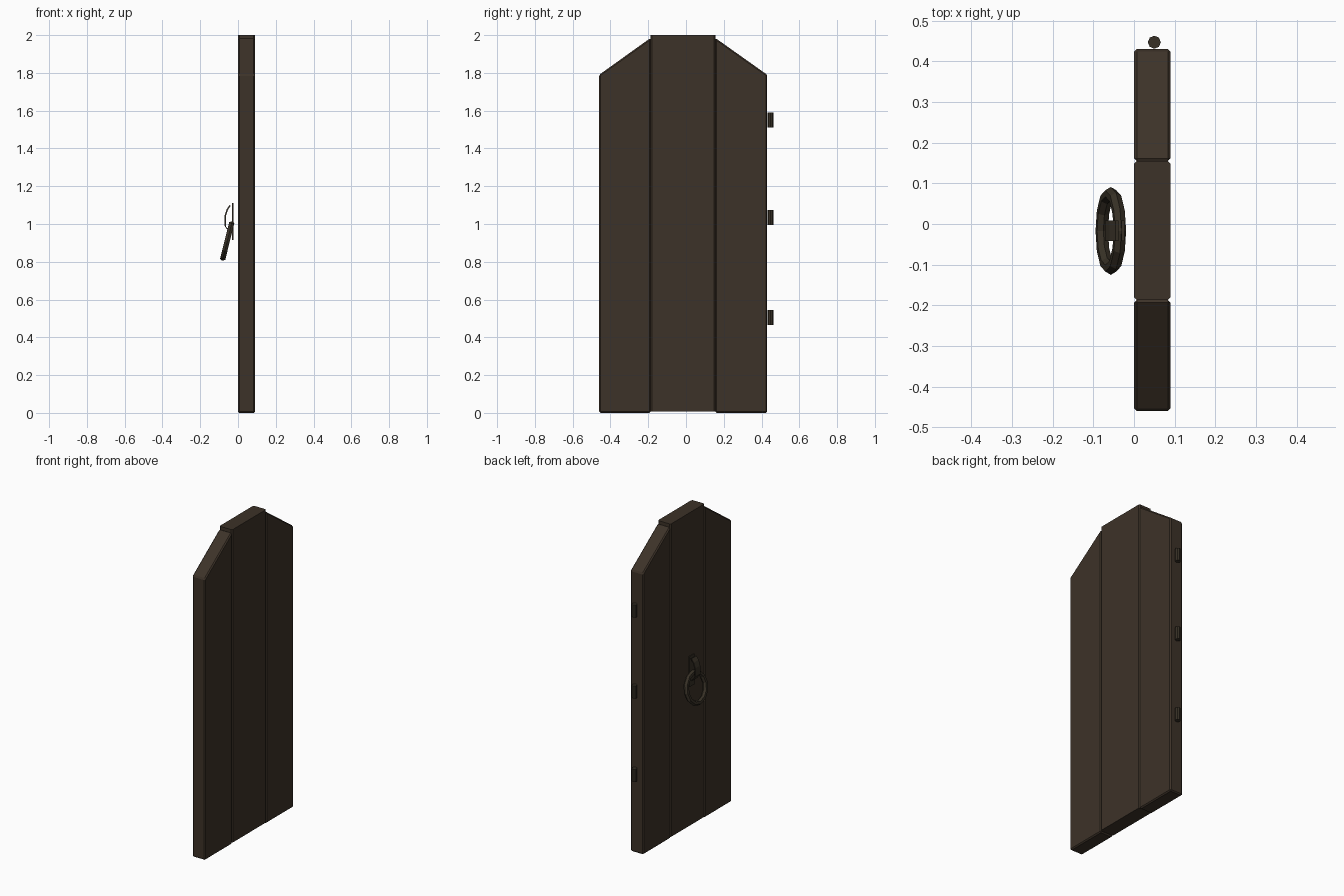
import bpy, bmesh, math
from mathutils import Matrix

if "Cube" in bpy.data.objects:
    bpy.data.objects.remove(bpy.data.objects["Cube"])


def material(name, rgb):
    m = bpy.data.materials.new(name)
    m.diffuse_color = (*rgb, 1)
    m.use_nodes = True
    m.node_tree.nodes["Principled BSDF"].inputs["Base Color"].default_value = m.diffuse_color
    return m


WOOD = material("dark wood", (0.046, 0.032, 0.021))
IRON = material("dark iron", (0.038, 0.030, 0.019))


def finish(name, bm, mat):
    bmesh.ops.recalc_face_normals(bm, faces=bm.faces)
    me = bpy.data.meshes.new(name)
    bm.to_mesh(me)
    bm.free()
    me.materials.append(mat)
    ob = bpy.data.objects.new(name, me)
    bpy.context.collection.objects.link(ob)
    return ob


def prism(name, pts, frame, depth, mat, bevel=0, rule=lambda e: True):
    """Extrude a 2D outline; frame maps (a, b) to a 3D point."""
    bm = bmesh.new()
    f = bm.faces.new([bm.verts.new(frame(*p)) for p in pts])
    ext = bmesh.ops.extrude_face_region(bm, geom=[f])
    bmesh.ops.translate(bm, vec=depth,
                        verts=[v for v in ext["geom"] if isinstance(v, bmesh.types.BMVert)])
    if bevel:
        bmesh.ops.bevel(bm, geom=[e for e in bm.edges if rule(e)],
                        offset=bevel, segments=1, affect='EDGES')
    return finish(name, bm, mat)


def upright(e):
    d = e.verts[0].co - e.verts[1].co
    return abs(d.z) > 0.9 * d.length


# Door planks, outlined in y/z
def plank(name, pts, rule=lambda e: True):
    prism(name, pts, lambda y, z: (0, y, z), (0.09, 0, 0), WOOD, 0.007, rule)


plank("left_plank", [(-0.46, 0), (-0.187, 0), (-0.187, 1.985), (-0.46, 1.79)])
plank("middle_plank", [(-0.187, 0.008), (0.155, 0.008), (0.155, 2), (-0.187, 2)], upright)
plank("right_plank", [(0.155, 0), (0.43, 0), (0.43, 1.79), (0.155, 1.985)])

# Hinge barrels
for i, z in enumerate((0.505, 1.035, 1.55)):
    bm = bmesh.new()
    bmesh.ops.create_cone(bm, cap_ends=True, segments=8, radius1=0.016, radius2=0.016,
                          depth=0.08, matrix=Matrix.Translation((0.05, 0.447, z)))
    finish(f"hinge_{i + 1}", bm, IRON)


# Handle plate and bent strap, outlined in x/z
def strip(name, pts):
    prism(name, pts, lambda x, z: (x, -0.042, z), (0, 0.05, 0), IRON)


strip("handle_plate", [(-0.031, 0.915), (-0.023, 0.915), (-0.023, 1.11), (-0.031, 1.11)])
path = [(-0.045, 1.10), (-0.06, 1.078), (-0.071, 1.045), (-0.071, 0.99), (-0.05, 0.96)]
strip("handle_strap", path + [(x + 0.007, z - 0.002) for x, z in reversed(path)])

# Pull ring, hanging tilted away from the door
R, r, N, M = 0.092, 0.016, 12, 6
bm = bmesh.new()
rings = []
for i in range(N):
    a = 2 * math.pi * i / N
    rings.append([bm.verts.new((r * math.sin(b), (R + r * math.cos(b)) * math.cos(a),
                                (R + r * math.cos(b)) * math.sin(a)))
                  for b in (2 * math.pi * j / M for j in range(M))])
for i in range(N):
    for j in range(M):
        p, q, k = rings[i], rings[(i + 1) % N], (j + 1) % M
        bm.faces.new((p[j], q[j], q[k], p[k]))
bm.transform(Matrix.Translation((-0.057, -0.017, 0.91)) @ Matrix.Rotation(math.radians(14), 4, 'Y'))
finish("pull_ring", bm, IRON)
